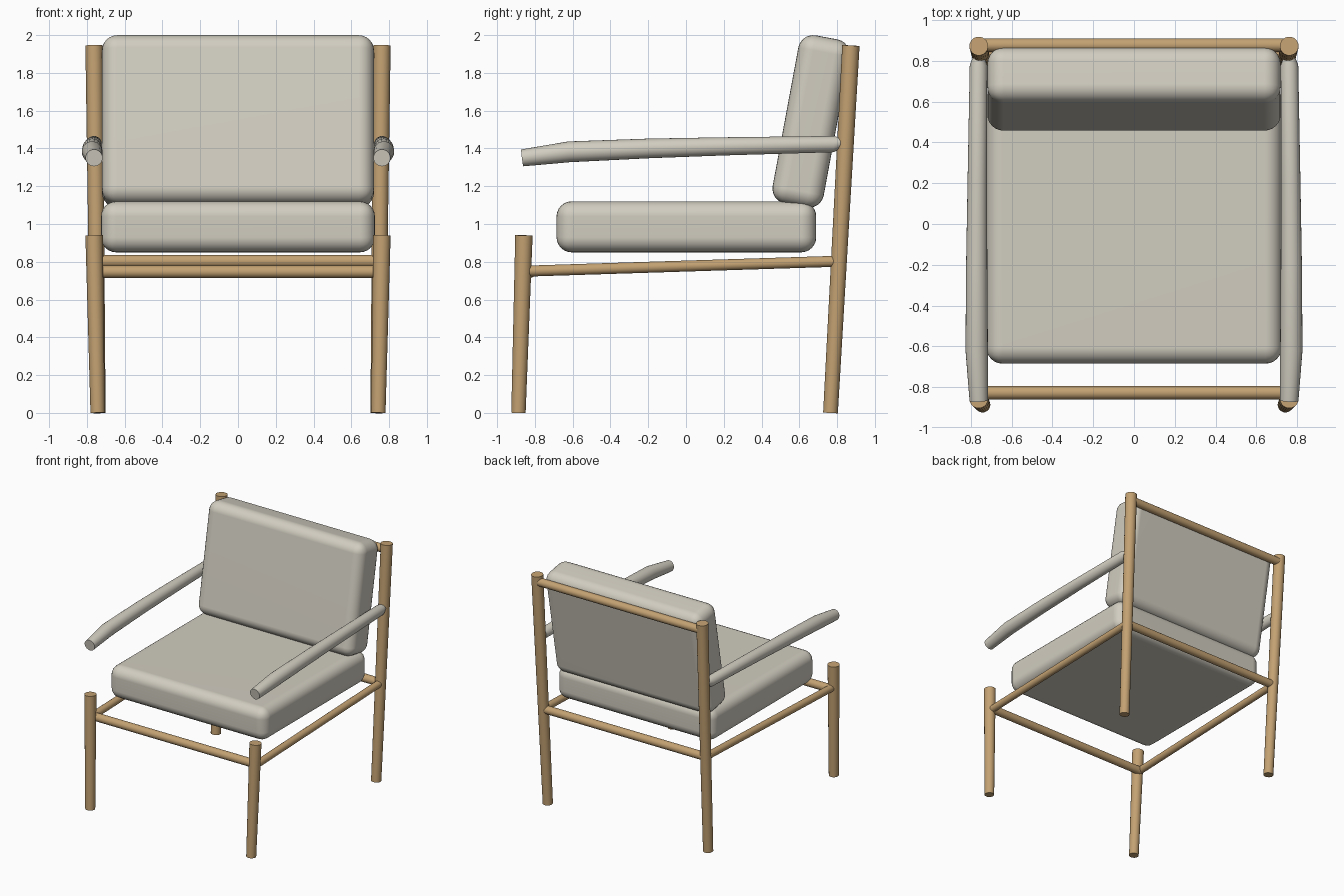
import bpy
import bmesh
import math
from mathutils import Matrix, Vector

cube = bpy.data.objects.get("Cube")
if cube:
    bpy.data.objects.remove(cube, do_unlink=True)


def make_material(name, colour):
    mat = bpy.data.materials.new(name)
    mat.use_nodes = True
    mat.diffuse_color = colour
    mat.node_tree.nodes["Principled BSDF"].inputs["Base Color"].default_value = colour
    return mat


WOOD = make_material("warm wood", (0.55, 0.36, 0.17, 1))
FABRIC = make_material("pale grey fabric", (0.64, 0.61, 0.53, 1))


def finish(name, bm, mat):
    bmesh.ops.recalc_face_normals(bm, faces=bm.faces)
    mesh = bpy.data.meshes.new(name)
    bm.to_mesh(mesh)
    bm.free()
    mesh.materials.append(mat)
    obj = bpy.data.objects.new(name, mesh)
    bpy.context.collection.objects.link(obj)
    bpy.ops.object.select_all(action="DESELECT")
    obj.select_set(True)
    bpy.context.view_layer.objects.active = obj
    bpy.ops.object.shade_smooth_by_angle(angle=math.radians(40))
    return obj


def rod(name, points, radii, mat, sides=24):
    """Round bar through the points, with its own radius at each one."""
    bm = bmesh.new()
    pts = [Vector(p) for p in points]
    rings = []
    for i, (p, r) in enumerate(zip(pts, radii)):
        along = pts[min(i + 1, len(pts) - 1)] - pts[max(i - 1, 0)]
        ref = Vector((0, 0, 1)) if abs(along.normalized().z) < 0.7 else Vector((0, 1, 0))
        u = along.cross(ref).normalized()
        v = along.cross(u).normalized()
        angles = [math.tau * k / sides for k in range(sides)]
        rings.append([bm.verts.new(p + r * (math.cos(a) * u + math.sin(a) * v)) for a in angles])
    for a, b in zip(rings, rings[1:]):
        for k in range(sides):
            n = (k + 1) % sides
            bm.faces.new((a[k], a[n], b[n], b[k]))
    bm.faces.new(rings[0])
    bm.faces.new(rings[-1])
    return finish(name, bm, mat)


def cushion(name, size, centre, tilt=0, radius=0.08):
    """Rounded box, leaning back by the tilt angle."""
    bm = bmesh.new()
    bmesh.ops.create_cube(bm, size=1)
    bmesh.ops.scale(bm, vec=size, verts=bm.verts)
    bmesh.ops.bevel(bm, geom=bm.edges[:], offset=radius, segments=6,
                    profile=0.5, affect="EDGES")
    bm.transform(Matrix.Translation(centre) @ Matrix.Rotation(math.radians(-tilt), 4, "X"))
    obj = finish(name, bm, FABRIC)
    obj.modifiers.new("even shading", "WEIGHTED_NORMAL")


# Legs, side rails and armrests
for side, s in (("left", 1), ("right", -1)):
    rod("front_leg_" + side, [(s * 0.743, -0.887, 0), (s * 0.762, -0.858, 0.94)],
        (0.038, 0.046), WOOD)
    rod("back_leg_" + side, [(s * 0.74, 0.765, 0), (s * 0.762, 0.873, 1.945)],
        (0.039, 0.046), WOOD)
    rod("side_rail_" + side, [(s * 0.757, -0.86, 0.75), (s * 0.75, 0.81, 0.803)],
        (0.029, 0.029), WOOD)
    rod("armrest_" + side,
        [(s * 0.762, -0.867, 1.35), (s * 0.772, -0.62, 1.382), (s * 0.772, -0.2, 1.4),
         (s * 0.769, 0.2, 1.411), (s * 0.763, 0.78, 1.423), (s * 0.762, 0.855, 1.435)],
        (0.045, 0.055, 0.052, 0.048, 0.043, 0.015), FABRIC)

# Cross rails
for name, y, z in (("front_rail", -0.828, 0.747), ("back_rail", 0.81, 0.803),
                   ("top_rail", 0.878, 1.89)):
    rod(name, [(-0.75, y, z), (0.75, y, z)], (0.033, 0.033), WOOD)

# Cushions
cushion("seat_cushion", (1.45, 1.375, 0.27), (0, 0.002, 0.985))
cushion("back_cushion", (1.44, 0.275, 0.905), (0, 0.662, 1.543), tilt=10.5)
